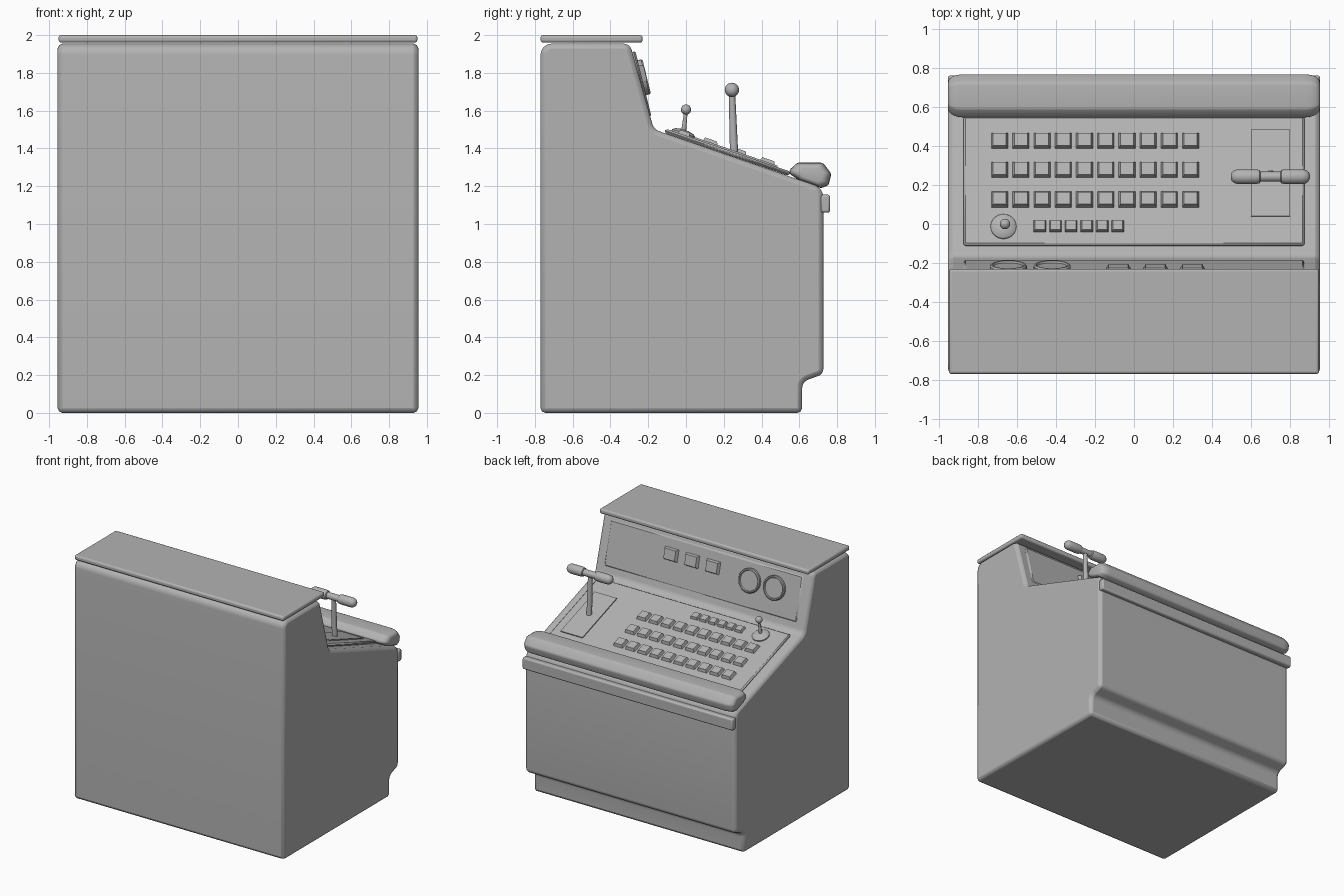
import bpy, bmesh, math
from mathutils import Matrix, Vector

old = bpy.data.objects.get("Cube")
if old:
    bpy.data.objects.remove(old, do_unlink=True)

grey = bpy.data.materials.new("plain grey")
grey.use_nodes = True
grey.diffuse_color = (0.45, 0.45, 0.45, 1)
grey.node_tree.nodes["Principled BSDF"].inputs["Base Color"].default_value = (0.45, 0.45, 0.45, 1)


def finish(name, bm, matrix=None, bevel=0, segments=2, angle=35):
    bmesh.ops.recalc_face_normals(bm, faces=bm.faces[:])
    mesh = bpy.data.meshes.new(name)
    bm.to_mesh(mesh)
    bm.free()
    mesh.materials.append(grey)
    ob = bpy.data.objects.new(name, mesh)
    bpy.context.collection.objects.link(ob)
    if matrix:
        ob.matrix_world = matrix
    if bevel:
        mod = ob.modifiers.new("Bevel", "BEVEL")
        mod.width, mod.segments = bevel, segments
        mod.limit_method = "ANGLE"
        mod.angle_limit = math.radians(35)
        mod.use_clamp_overlap = False
    bpy.ops.object.select_all(action="DESELECT")
    ob.select_set(True)
    bpy.context.view_layer.objects.active = ob
    bpy.ops.object.shade_smooth_by_angle(angle=math.radians(angle))
    return ob


def fillet(corners, steps=6):
    """Round a closed outline given as (y, z, radius)."""
    out = []
    for i, (y, z, r) in enumerate(corners):
        p = Vector((y, z))
        if not r:
            out.append(p)
            continue
        a = (Vector(corners[i - 1][:2]) - p).normalized()
        b = (Vector(corners[(i + 1) % len(corners)][:2]) - p).normalized()
        half = a.angle(b) / 2
        centre = p + (a + b).normalized() * (r / math.sin(half))
        start = p + a * (r / math.tan(half)) - centre
        end = p + b * (r / math.tan(half)) - centre
        turn = start.angle(end)
        for k in range(steps + 1):
            t = k / steps
            out.append(centre + (start * math.sin((1 - t) * turn)
                                 + end * math.sin(t * turn)) / math.sin(turn))
    return out


def loft(name, rings, **kw):
    """Skin a list of equal-length closed rings and cap both ends."""
    bm = bmesh.new()
    loops = [[bm.verts.new(p) for p in ring] for ring in rings]
    n = len(loops[0])
    for a, b in zip(loops, loops[1:]):
        for i in range(n):
            j = (i + 1) % n
            bm.faces.new((a[i], a[j], b[j], b[i]))
    bm.faces.new(loops[0])
    bm.faces.new(loops[-1])
    return finish(name, bm, **kw)


def lathe(name, profile, matrix, sides=24):
    """Turn a list of (radius, height) about local z."""
    rings = [[(r * math.cos(math.tau * i / sides), r * math.sin(math.tau * i / sides), h)
              for i in range(sides)] for r, h in profile]
    return loft(name, rings, matrix=matrix)


def block(name, matrix, width, depth, height, taper=1, **kw):
    """Box standing on local z = 0, optionally narrowing upward."""
    def ring(s, h):
        return [(sx * width / 2 * s, sy * depth / 2 * s, h)
                for sx, sy in ((-1, -1), (1, -1), (1, 1), (-1, 1))]
    return loft(name, [ring(1, 0), ring(taper, height)], matrix=matrix, **kw)


def ball(name, centre, radius):
    bm = bmesh.new()
    bmesh.ops.create_uvsphere(bm, u_segments=20, v_segments=12, radius=radius)
    return finish(name, bm, Matrix.Translation(centre))


def rod(name, start, end, r1, r2):
    axis = Vector(end) - Vector(start)
    matrix = Matrix.Translation(start) @ axis.to_track_quat("Z", "Y").to_matrix().to_4x4()
    return lathe(name, [(r1, 0), (r2, axis.length)], matrix, 16)


def desk(x, y, lift=0):
    """Frame on the sloping desk, local z along its normal."""
    return (Matrix.Translation((x, y, 1.478 - 0.345 * (y + 0.103)))
            @ Matrix.Rotation(-math.atan(0.345), 4, "X") @ Matrix.Translation((0, 0, lift)))


def upright(x, z, lift=0):
    """Frame on the leaning instrument face, local z along its normal."""
    return (Matrix.Translation((x, -0.288 + (1.913 - z) * 0.2455, z))
            @ Matrix.Rotation(math.radians(-76.2), 4, "X") @ Matrix.Translation((0, 0, lift)))


# Cabinet: side outline swept across the width
outline = fillet([(-0.77, 0, 0), (0.615, 0, 0), (0.615, 0.165, 0.05), (0.727, 0.205, 0.04),
                  (0.727, 1.19, 0.07), (-0.17, 1.501, 0.06), (-0.297, 1.955, 0.045),
                  (-0.77, 1.955, 0.06)])
loft("cabinet", [[(x, p.x, p.y) for p in outline] for x in (-0.955, 0.955)], bevel=0.026)

# Top slab
block("top_slab", Matrix.Translation((0, -0.5, 1.96)), 1.9, 0.54, 0.04, bevel=0.014, segments=3)

# Padded arm rest with rounded ends
pad = fillet([(0.535, 1.275, 0.02), (0.59, 1.325, 0.03), (0.725, 1.325, 0.03),
              (0.77, 1.265, 0.025), (0.755, 1.205, 0.02), (0.715, 1.19, 0.02),
              (0.6, 1.23, 0.02)], 3)
mid = Vector((0.665, 1.262))
ends = [(0.955, 0.55), (0.95, 0.75), (0.935, 0.88), (0.91, 0.97), (0.88, 1)]
sections = [(-x, s) for x, s in ends] + [(x, s) for x, s in reversed(ends)]
loft("arm_rest", [[(x, *(mid + (p - mid) * s)) for p in pad] for x, s in sections], angle=50)

# Trim rail below the arm rest
block("trim_rail", Matrix.Translation((0, 0.738, 1.06)), 1.91, 0.05, 0.095, bevel=0.012)

# Control and instrument plates
block("desk_plate", desk(0, 0.215), 1.75, 0.7, 0.024, bevel=0.01, segments=1)
block("instrument_plate", upright(0, 1.738), 1.75, 0.36, 0.02, bevel=0.01, segments=1)

# Main key rows
for row, y in enumerate((0.42, 0.27, 0.118)):
    for col in range(10):
        block(f"key_{row}_{col}", desk(-0.69 + col * 0.109, y, 0.02), 0.088, 0.088, 0.028, 0.76)

# Small key row
for col in range(6):
    block(f"small_key_{col}", desk(-0.483 + col * 0.08, -0.02, 0.02), 0.066, 0.066, 0.024, 0.76)

# Small joystick
lathe("joystick_base", [(0.066, 0), (0.066, 0.012), (0.05, 0.024), (0.02, 0.03)],
      desk(-0.67, -0.022, 0.02))
rod("joystick_stick", (-0.67, -0.015, 1.47), (-0.662, 0, 1.6), 0.014, 0.009)
ball("joystick_knob", (-0.662, 0, 1.606), 0.027)

# Large lever with a cross handle
block("lever_plate", desk(0.7, 0.253, 0.02), 0.2, 0.47, 0.012)
rod("lever_stick", (0.7, 0.255, 1.36), (0.7, 0.243, 1.7), 0.022, 0.017)
rod("lever_crossbar", (0.6, 0.243, 1.71), (0.8, 0.243, 1.71), 0.026, 0.026)
grip = [(0.024, 0.05), (0.034, 0.056), (0.038, 0.075), (0.038, 0.165),
        (0.033, 0.185), (0.022, 0.198), (0.008, 0.203)]
for side, name in ((1, "left_grip"), (-1, "right_grip")):
    lathe(name, grip, Matrix.Translation((0.7, 0.243, 1.71))
          @ Matrix.Rotation(side * math.pi / 2, 4, "Y"))

# Round gauges with recessed dials
for i, x in enumerate((-0.645, -0.42)):
    lathe(f"gauge_{i}", [(0.095, 0), (0.095, 0.02), (0.089, 0.028), (0.081, 0.028),
                         (0.077, 0.018)], upright(x, 1.77, 0.018), 32)

# Instrument push buttons
for i in range(3):
    block(f"push_button_{i}", upright(-0.08 + i * 0.19, 1.79, 0.018), 0.125, 0.1, 0.026, 0.8)
